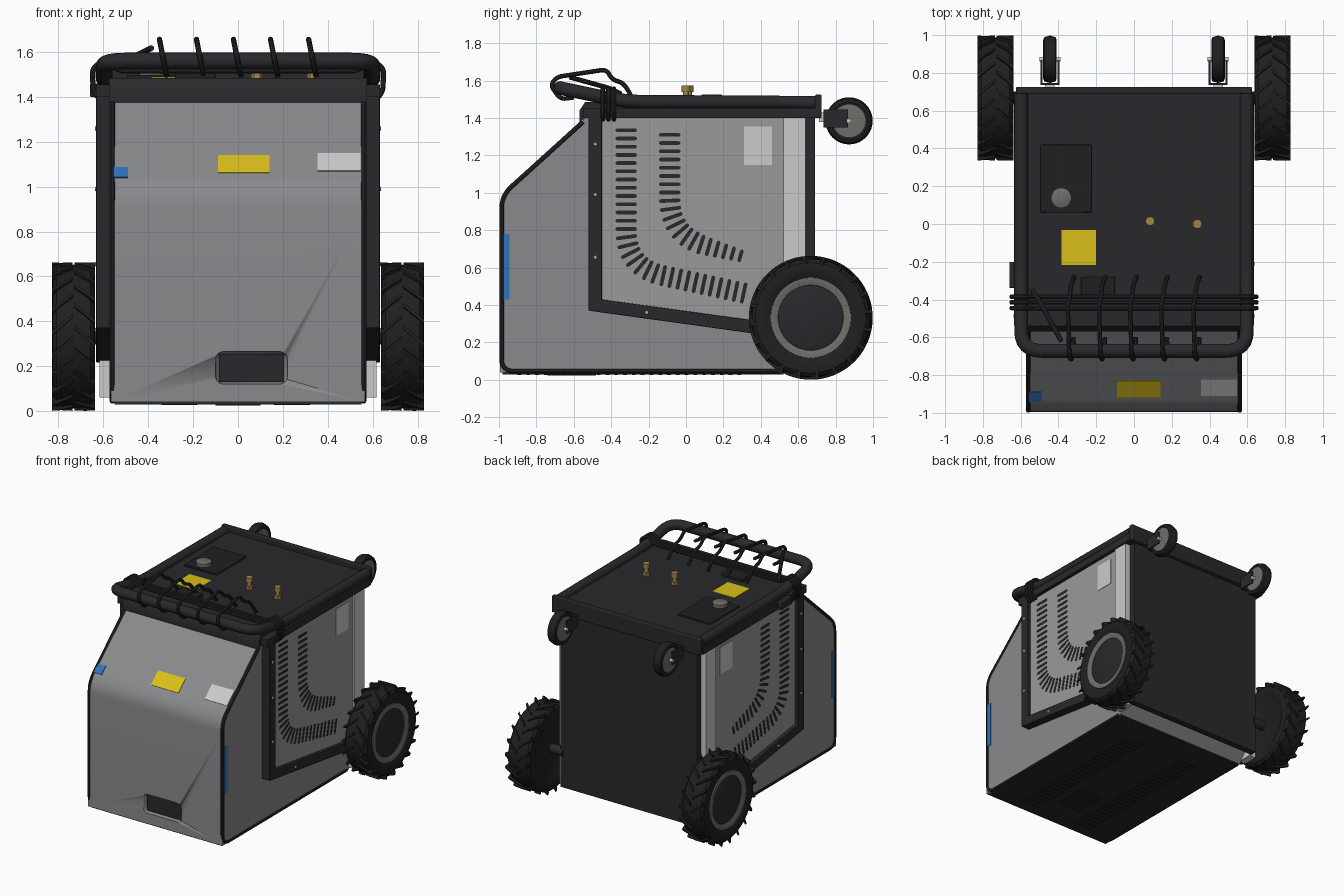
import bpy, bmesh
from math import sin, cos, pi, atan
from mathutils import Vector, Matrix

if "Cube" in bpy.data.objects:
    bpy.data.objects.remove(bpy.data.objects["Cube"])


def material(name, *rgb):
    m = bpy.data.materials.new(name)
    m.diffuse_color = (*rgb, 1)
    m.use_nodes = True
    m.node_tree.nodes["Principled BSDF"].inputs["Base Color"].default_value = m.diffuse_color
    return m


DARK = material("dark", .022, .022, .025)
TYRE = material("rubber", .014, .014, .015)
BODY = material("body_grey", .25, .255, .265)
PANEL = material("panel_grey", .32, .32, .32)
PALE = material("pale_grey", .52, .52, .52)
HUB = material("hub_grey", .16, .155, .145)
YELLOW = material("yellow", .7, .52, .01)
BLUE = material("blue", .03, .17, .5)
BRASS = material("brass", .36, .24, .07)


def finish(name, bm, mat, bevel=0):
    bmesh.ops.recalc_face_normals(bm, faces=bm.faces)
    me = bpy.data.meshes.new(name)
    bm.to_mesh(me)
    bm.free()
    ob = bpy.data.objects.new(name, me)
    bpy.context.collection.objects.link(ob)
    me.materials.append(mat)
    if bevel:
        b = ob.modifiers.new("bevel", 'BEVEL')
        b.width, b.segments = bevel, 2
    smooth(ob)
    return ob


def smooth(ob):
    bpy.ops.object.select_all(action='DESELECT')
    ob.select_set(True)
    bpy.context.view_layer.objects.active = ob
    bpy.ops.object.shade_smooth_by_angle(angle=0.6)


def box(name, x, y, z, mat, bevel=0):
    """Box from (min, max) pairs."""
    bm = bmesh.new()
    c = Vector([sum(p) / 2 for p in (x, y, z)])
    s = [abs(p[1] - p[0]) for p in (x, y, z)]
    bmesh.ops.create_cube(bm, size=1, matrix=Matrix.Translation(c) @ Matrix.Diagonal((*s, 1)))
    return finish(name, bm, mat, bevel)


def add_prism(bm, a, b):
    """Solid between two matching outlines."""
    va, vb = [bm.verts.new(p) for p in a], [bm.verts.new(p) for p in b]
    bm.faces.new(va)
    bm.faces.new(vb)
    for i in range(len(va)):
        j = (i + 1) % len(va)
        bm.faces.new((va[i], va[j], vb[j], vb[i]))


def prism(name, yz, x0, x1, mat, bevel=0):
    bm = bmesh.new()
    add_prism(bm, [(x0, *p) for p in yz], [(x1, *p) for p in yz])
    return finish(name, bm, mat, bevel)


def fillet(pts, r, n=6):
    """Round the inner corners of a polyline."""
    pts = [Vector(p) for p in pts]
    out = [pts[0]]
    for a, p, b in zip(pts, pts[1:], pts[2:]):
        d1, d2 = a - p, b - p
        s = p + d1.normalized() * min(r, d1.length * .49)
        e = p + d2.normalized() * min(r, d2.length * .49)
        for k in range(n + 1):
            t = k / n
            out.append(s * (1 - t) ** 2 + p * 2 * t * (1 - t) + e * t * t)
    return out + [pts[-1]]


def tube(name, pts, r, mat, round_r=.03, res=3):
    cu = bpy.data.curves.new(name, 'CURVE')
    cu.dimensions, cu.bevel_depth, cu.bevel_resolution, cu.use_fill_caps = '3D', r, res, True
    pts = fillet(pts, round_r)
    sp = cu.splines.new('POLY')
    sp.points.add(len(pts) - 1)
    for q, p in zip(sp.points, pts):
        q.co = (*p, 1)
    cu.materials.append(mat)
    ob = bpy.data.objects.new(name, cu)
    bpy.context.collection.objects.link(ob)
    bpy.ops.object.select_all(action='DESELECT')
    ob.select_set(True)
    bpy.context.view_layer.objects.active = ob
    bpy.ops.object.convert(target='MESH')
    smooth(bpy.context.object)


def lathe(name, prof, centre, mat, seg=48, axis='X'):
    """Revolve (offset, radius) points; ends are capped."""
    bm = bmesh.new()
    c, rings = Vector(centre), []
    for o, r in prof:
        ring = []
        for k in range(seg):
            a = 2 * pi * k / seg
            v = (o, r * cos(a), r * sin(a)) if axis == 'X' else (r * cos(a), r * sin(a), o)
            ring.append(bm.verts.new(c + Vector(v)))
        rings.append(ring)
    for p, q in zip(rings, rings[1:]):
        for k in range(seg):
            j = (k + 1) % seg
            bm.faces.new((p[k], p[j], q[j], q[k]))
    bm.faces.new(rings[0])
    bm.faces.new(rings[-1])
    return finish(name, bm, mat)


# Main housing with rounded front nose and a carved grip pocket
nose = [tuple(p) for p in fillet([(-.995, .04), (-.995, .99), (-.55, 1.385)], .09)]
body = prism("housing", nose + [(-.55, 1.40), (.64, 1.40), (.64, .16), (.52, .04)], -.565, .565, BODY)
cut = box("pocket_cutter", (-.1, .22), (-1.1, -.945), (.12, .265), DARK)
cut.modifiers.clear()
bv = cut.modifiers.new("round", 'BEVEL')
bv.width, bv.segments, bv.limit_method = .035, 4, 'ANGLE'
bo = body.modifiers.new("pocket", 'BOOLEAN')
bo.object, bo.solver = cut, 'EXACT'
bpy.ops.object.select_all(action='DESELECT')
body.select_set(True)
bpy.context.view_layer.objects.active = body
bpy.ops.object.modifier_apply(modifier="pocket")
bpy.data.objects.remove(cut)
box("pocket_lining", (-.085, .205), (-.975, -.943), (.13, .255), DARK)

# Underside, back and top panels
box("base_plate", (-.55, .55), (-.98, .52), (.03, .05), DARK)
box("base_hatch", (-.1, .1), (-.74, -.48), (.024, .032), TYRE)
box("back_panel", (-.575, .575), (.64, .69), (.07, 1.42), DARK)
prism("top_deck", [(-.57, 1.375), (-.57, 1.44), (-.54, 1.485), (.7, 1.485), (.7, 1.40), (-.54, 1.40)],
      -.575, .575, DARK)
box("back_beam", (-.625, .625), (.69, .725), (1.40, 1.525), DARK, .006)
for cx in (.24, -.26):
    for k in range(26):
        y = -.9 + k * .047
        box("base_slot", (cx - .08, cx + .08), (y, y + .02), (.026, .034), TYRE)


def slots(path, pitch, length, taper):
    """Centres, directions and lengths of slots spread along a path."""
    pts, out, left, n = fillet(path, .2, 12), [], 0, 0
    for a, b in zip(pts, pts[1:]):
        d = b - a
        while left <= d.length:
            p = a + d.normalized() * left
            out.append((p, d.normalized(), length * (1 - taper * max(0, p.x - .05))))
            left += pitch
        left -= d.length
    return out


vents = (slots([(-.32, 1.335), (-.32, .6), (.35, .455)], .044, .115, 0)
         + slots([(-.087, 1.31), (-.087, .77), (.32, .655)], .044, .115, 1.6))

for s in (-1, 1):
    # Side panel, pale corner post and dark frame
    prism("side_panel", [(-.46, 1.44), (-.46, .41), (.55, .27), (.55, 1.44)], s * .56, s * .605, PANEL)
    box("corner_post", (s * .56, s * .618), (.52, .64), (.06, 1.46), PALE)
    prism("side_frame", [(-.52, 1.44), (-.52, .37), (.6, .215), (.6, .285), (-.45, .43), (-.45, 1.44)],
          s * .56, s * .632, DARK, .004)
    box("frame_top", (s * .56, s * .632), (-.55, .7), (1.40, 1.455), DARK)
    for y, z in ((-.485, 1.26), (-.485, .99), (-.485, .655), (-.21, .36)):
        lathe("frame_bolt", [(0, .011), (s * .006, .008)], (s * .632, y, z), PALE, 12)
    # Curved rows of vent slots
    bm = bmesh.new()
    for p, d, ln in vents:
        n = Vector((-d.y, d.x))
        w = .010
        out = []
        for e in (1, -1):
            for k in range(5):
                a = pi * k / 4 - pi / 2
                out.append(p + e * (n * (ln / 2 - w + w * cos(a)) - d * w * sin(a)))
        add_prism(bm, [(s * .60, *q) for q in out], [(s * .607, *q) for q in out])
    finish("vent_slots", bm, DARK)
    box("side_label", (s * .60, s * .608), (.31, .46), (1.15, 1.355), PALE)
    box("blue_side_strip", (s * .56, s * .570), (-.975, -.943), (.43, .78), BLUE)
    # Dark edging of the front shell
    tube("shell_edging", [(s * .56, .5, .046), (s * .56, -.986, .046), (s * .56, -.986, .985),
                          (s * .56, -.55, 1.38)], .013, DARK, .07)

    # Big wheel: tyre, lugs, rim, disc, axle
    c = Vector((s * .733, .667, .332))
    lathe("tyre", [(-.07, .20), (-.085, .225), (-.095, .26), (-.092, .295), (-.075, .314), (0, .32),
                   (.075, .314), (.092, .295), (.095, .26), (.085, .225), (.07, .20)], c, TYRE, 64)
    bm = bmesh.new()
    for side in (-1, 1):
        for k in range(20):
            a0 = 2 * pi * (k + (side > 0) * .5) / 20
            for t0, t1 in ((0, .5), (.5, 1)):
                ends = []
                for t in (t0, t1):
                    q = []
                    for da, r in ((0, .29), (.055, .29), (.055, .331), (0, .331)):
                        a = a0 + .24 * t + da
                        q.append(c + Vector((side * (.004 + .092 * t), r * cos(a), r * sin(a))))
                    ends.append(q)
                add_prism(bm, *ends)
    finish("tyre_lugs", bm, TYRE)
    lathe("wheel_rim", [(s * .05, .215), (s * .088, .215), (s * .088, .2), (s * .08, .175), (s * .06, .172)],
          c, HUB, 64)
    lathe("wheel_disc", [(s * .05, .174), (s * .076, .174), (s * .08, .165)], c, DARK, 48)
    lathe("axle", [(-s * .18, .035), (-s * .06, .035)], c, DARK, 24)

    # Rear caster with fork
    cc = Vector((s * .445, .872, 1.385))
    lathe("caster_tyre", [(-.03, .085), (-.036, .1), (-.03, .117), (0, .126), (.03, .117), (.036, .1), (.03, .085)],
          cc, TYRE, 40)
    lathe("caster_hub", [(-.034, .02), (-.031, .09), (.031, .09), (.034, .02)], cc, HUB, 32)
    lathe("caster_axle", [(-.055, .012), (.055, .012)], cc, PALE, 12)
    for e in (-1, 1):
        x = cc.x + e * .045
        box("caster_fork", (x - .005, x + .005), (.742, .865), (1.35, 1.445), DARK)
    box("caster_mount", (cc.x - .05, cc.x + .05), (.735, .747), (1.35, 1.445), DARK)
    box("caster_stem", (cc.x - .025, cc.x + .025), (.71, .74), (1.38, 1.43), PALE)

# Rail that runs back to front and rises into the handle
half = [(.597, .69, 1.482), (.597, -.33, 1.488), (.597, -.672, 1.56)]
tube("handle_rail", half + [(-x, y, z) for x, y, z in reversed(half)], .037, DARK, .11, 5)

# Wire hooks over the handle and the wraps round the rails
hook = [(-.28, 1.49), (-.31, 1.55), (-.34, 1.59), (-.395, 1.605), (-.425, 1.66), (-.69, 1.62), (-.725, 1.575),
        (-.67, 1.50), (-.60, 1.51)]
for x in (-.335, -.17, -.005, .16, .33):
    tube("hook_wire", [(x + .02 - .2 * (z - 1.48), y, z) for y, z in hook], .012, DARK)
wrap = [(.57, 1.42), (.61, 1.385), (.645, 1.42), (.65, 1.53), (.59, 1.565), (.53, 1.515)]
for y in (-.385, -.415, -.445):
    tube("rail_wrap_wire", [(x, y, z) for x, z in wrap] + [(-x, y, z) for x, z in reversed(wrap)], .012, DARK)
tube("loose_rod", [(-.54, -.35, 1.53), (-.5, -.41, 1.56), (-.385, -.62, 1.618)], .013, DARK)

# Fittings on the top deck
box("control_plate", (-.495, -.225), (.06, .42), (1.48, 1.497), TYRE, .004)
lathe("filler_cap", [(0, .054), (.03, .054), (.034, .048)], (-.385, .138, 1.493), HUB, 32, 'Z')
box("deck_label", (-.385, -.2), (-.218, -.032), (1.48, 1.489), YELLOW)
box("front_latch", (-.28, -.1), (-.38, -.28), (1.48, 1.515), TYRE, .006)
box("side_latch", (-.66, -.62), (-.34, -.2), (1.40, 1.46), DARK, .006)
for x, y in ((.085, .015), (.335, 0)):
    lathe("fitting_nut", [(0, .027), (.03, .027)], (x, y, 1.48), BRASS, 6, 'Z')
    lathe("fitting_neck", [(0, .016), (.06, .016), (.06, .024), (.095, .024)], (x, y, 1.48), BRASS, 20, 'Z')

# Labels on the sloped front
for name, x0, x1, z0, z1, m in (("yellow_label", -.09, .14, 1.06, 1.137, YELLOW),
                                ("pale_label", .355, .545, 1.068, 1.148, PALE),
                                ("blue_label", -.555, -.49, 1.04, 1.085, BLUE)):
    ang = atan(.395 / .445)
    zc, h = (z0 + z1) / 2, (z1 - z0) / sin(ang) / 2
    ob = box(name, ((x0 - x1) / 2, (x1 - x0) / 2), (-h, h), (-.003, .004), m)
    ob.location = ((x0 + x1) / 2, -.995 + (zc - .99) * .445 / .395, zc)
    ob.rotation_euler.x = ang
